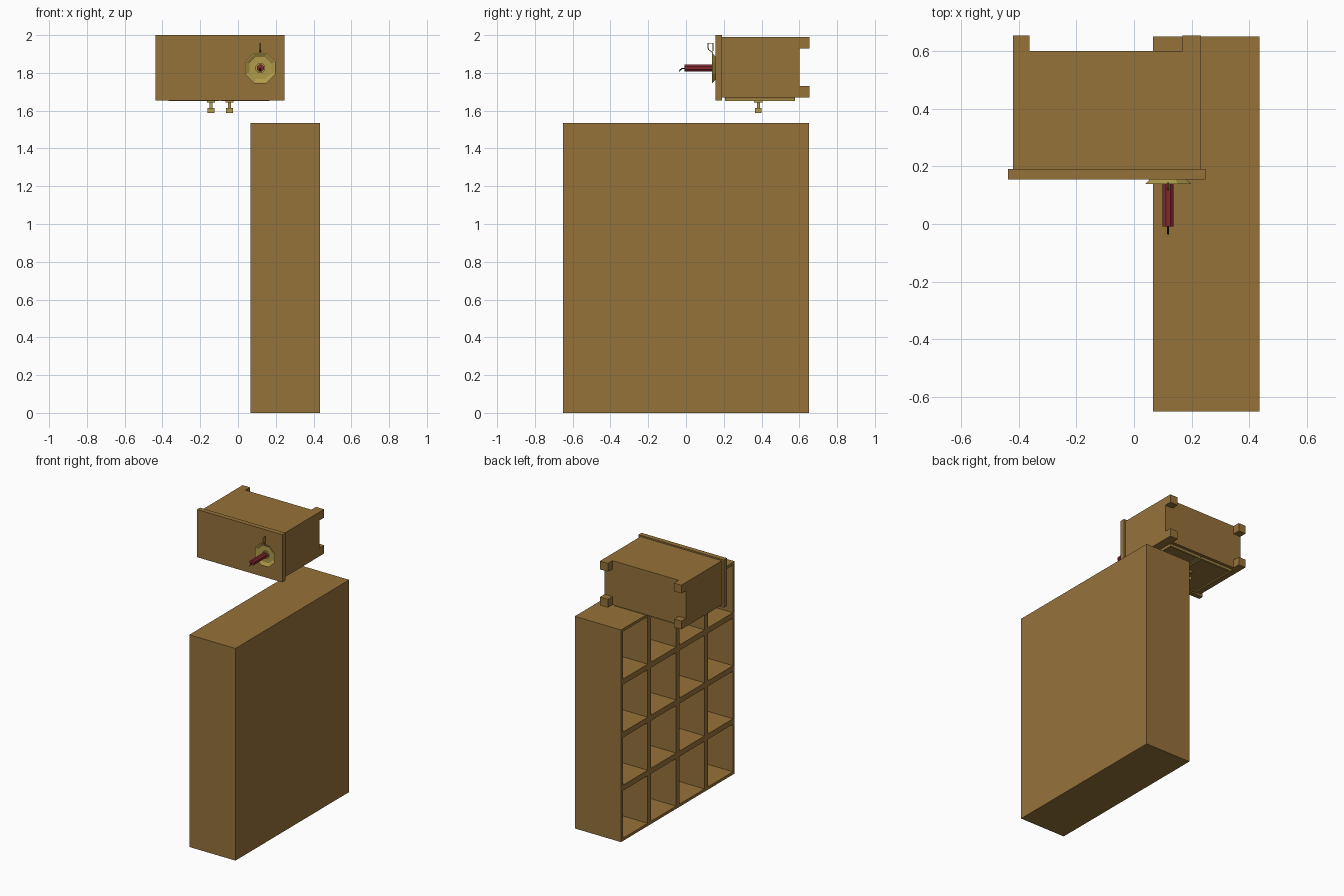
import bpy, bmesh, math
from mathutils import Vector, Matrix

if "Cube" in bpy.data.objects:
    bpy.data.objects.remove(bpy.data.objects["Cube"])


def material(name, rgb):
    m = bpy.data.materials.new(name)
    m.diffuse_color = (*rgb, 1)
    m.use_nodes = True
    m.node_tree.nodes["Principled BSDF"].inputs["Base Color"].default_value = m.diffuse_color
    return m


WOOD = material("wood", (0.305, 0.168, 0.042))
BRASS = material("brass", (0.44, 0.33, 0.07))
WAX = material("red wax", (0.24, 0.022, 0.028))
WICK = material("dark wick", (0.02, 0.018, 0.015))


def finish(name, bm, mat):
    bmesh.ops.recalc_face_normals(bm, faces=bm.faces)
    me = bpy.data.meshes.new(name)
    bm.to_mesh(me)
    bm.free()
    me.materials.append(mat)
    ob = bpy.data.objects.new(name, me)
    bpy.context.collection.objects.link(ob)
    return ob


def box(name, x, y, z, mat):
    """Box from (min, max) ranges on each axis."""
    bm = bmesh.new()
    size = Vector((x[1] - x[0], y[1] - y[0], z[1] - z[0]))
    mid = Vector((sum(x) / 2, sum(y) / 2, sum(z) / 2))
    bmesh.ops.create_cube(bm, size=1, matrix=Matrix.Translation(mid) @ Matrix.Diagonal((*size, 1)))
    return finish(name, bm, mat)


def lathe_y(name, cx, cz, profile, sides, mat):
    """Turned part around a y-aligned axis; profile is (radius, y)."""
    bm = bmesh.new()
    rings = []
    for r, y in profile:
        ring = []
        for i in range(sides):
            a = 2 * math.pi * (i + 0.5) / sides
            ring.append(bm.verts.new((cx + r * math.cos(a), y, cz + r * math.sin(a))))
        rings.append(ring)
    for a, b in zip(rings, rings[1:]):
        for i in range(sides):
            j = (i + 1) % sides
            bm.faces.new((a[i], a[j], b[j], b[i]))
    bm.faces.new(rings[0])
    bm.faces.new(rings[-1])
    return finish(name, bm, mat)


def wire(name, points, radius, mat, closed=False):
    """Thin four-sided wire through the points."""
    cu = bpy.data.curves.new(name, 'CURVE')
    cu.dimensions = '3D'
    cu.bevel_depth = radius
    cu.bevel_resolution = 0
    cu.use_fill_caps = True
    sp = cu.splines.new('POLY')
    sp.points.add(len(points) - 1)
    for p, co in zip(sp.points, points):
        p.co = (*co, 1)
    sp.use_cyclic_u = closed
    cu.materials.append(mat)
    ob = bpy.data.objects.new(name, cu)
    bpy.context.collection.objects.link(ob)


# Bookshelf: one solid whose open side is inset into a grid of compartments
X0, X1, Y, H = 0.065, 0.435, 0.65, 1.535
EDGE, GAP, N = 0.02, 0.04, 4


def cuts(lo, hi):
    cell = (hi - lo - 2 * EDGE - (N - 1) * GAP) / N
    out = [lo]
    for i in range(N):
        start = lo + EDGE + i * (cell + GAP)
        out += [start, start + cell]
    return out + [hi]


ys, zs = cuts(-Y, Y), cuts(0, H)
bm = bmesh.new()
grid = [[bm.verts.new((X0, y, z)) for z in zs] for y in ys]
cells = []
for i in range(len(ys) - 1):
    for j in range(len(zs) - 1):
        f = bm.faces.new((grid[i][j], grid[i][j + 1], grid[i + 1][j + 1], grid[i + 1][j]))
        if i % 2 and j % 2:
            cells.append(f)
rim = [e for e in bm.edges if e.is_boundary]
outer = bmesh.ops.extrude_edge_only(bm, edges=rim)["geom"]
bmesh.ops.translate(bm, vec=(X1 - X0, 0, 0), verts=[g for g in outer if isinstance(g, bmesh.types.BMVert)])
bmesh.ops.contextual_create(bm, geom=[e for e in bm.edges if e.is_boundary])
for f in cells:
    pocket = bmesh.ops.extrude_discrete_faces(bm, faces=[f])["faces"][0]
    bmesh.ops.translate(bm, vec=(X1 - X0 - EDGE, 0, 0), verts=pocket.verts)
finish("bookshelf", bm, WOOD)

# Cabinet lying with its doors downward and its top facing forward
box("cabinet_body", (-0.42, 0.232), (0.19, 0.60), (1.67, 1.99), WOOD)
box("cabinet_top", (-0.437, 0.247), (0.155, 0.19), (1.655, 2.0), WOOD)
for x in ((-0.42, -0.362), (0.168, 0.232)):
    for z in ((1.67, 1.73), (1.93, 1.99)):
        box("cabinet_leg", x, (0.60, 0.653), z, WOOD)

# Doors with brass borders and knobs
for x0, x1, kx in ((-0.368, -0.098, -0.143), (-0.092, 0.168, -0.045)):
    y0, y1, w = 0.207, 0.578, 0.014
    box("door", (x0, x1), (y0, y1), (1.658, 1.671), WOOD)
    zt = (1.652, 1.6585)
    box("door_trim", (x0, x0 + w), (y0, y1), zt, BRASS)
    box("door_trim", (x1 - w, x1), (y0, y1), zt, BRASS)
    box("door_trim", (x0 + w, x1 - w), (y0, y0 + w), zt, BRASS)
    box("door_trim", (x0 + w, x1 - w), (y1 - w, y1), zt, BRASS)
    for part, r, z in (("base", 0.022, (1.644, 1.66)), ("stem", 0.008, (1.61, 1.65)),
                       ("grip", 0.018, (1.588, 1.613))):
        box("knob_" + part, (kx - r, kx + r), (0.383 - r, 0.383 + r), z, BRASS)

# Candle dish, candle and wick pointing forward
CX, CZ = 0.118, 1.825
lathe_y("candle_dish", CX, CZ, [(0.068, 0.155), (0.087, 0.138), (0.082, 0.138), (0.063, 0.149)], 8, BRASS)
lathe_y("candle_socket", CX, CZ, [(0.028, 0.15), (0.028, 0.14)], 8, BRASS)
lathe_y("candle", CX, CZ, [(0.02, 0.15), (0.02, -0.008)], 8, WAX)
wire("wick", [(CX, 0.0, CZ), (CX, -0.02, CZ - 0.002), (CX, -0.03, CZ - 0.008), (CX, -0.035, CZ - 0.017)],
     0.003, WICK)
wire("dish_handle", [(CX, 0.14, 1.908), (CX, 0.118, 1.925), (CX, 0.116, 1.957), (CX, 0.143, 1.957),
                     (CX, 0.143, 1.92)], 0.003, BRASS, True)
